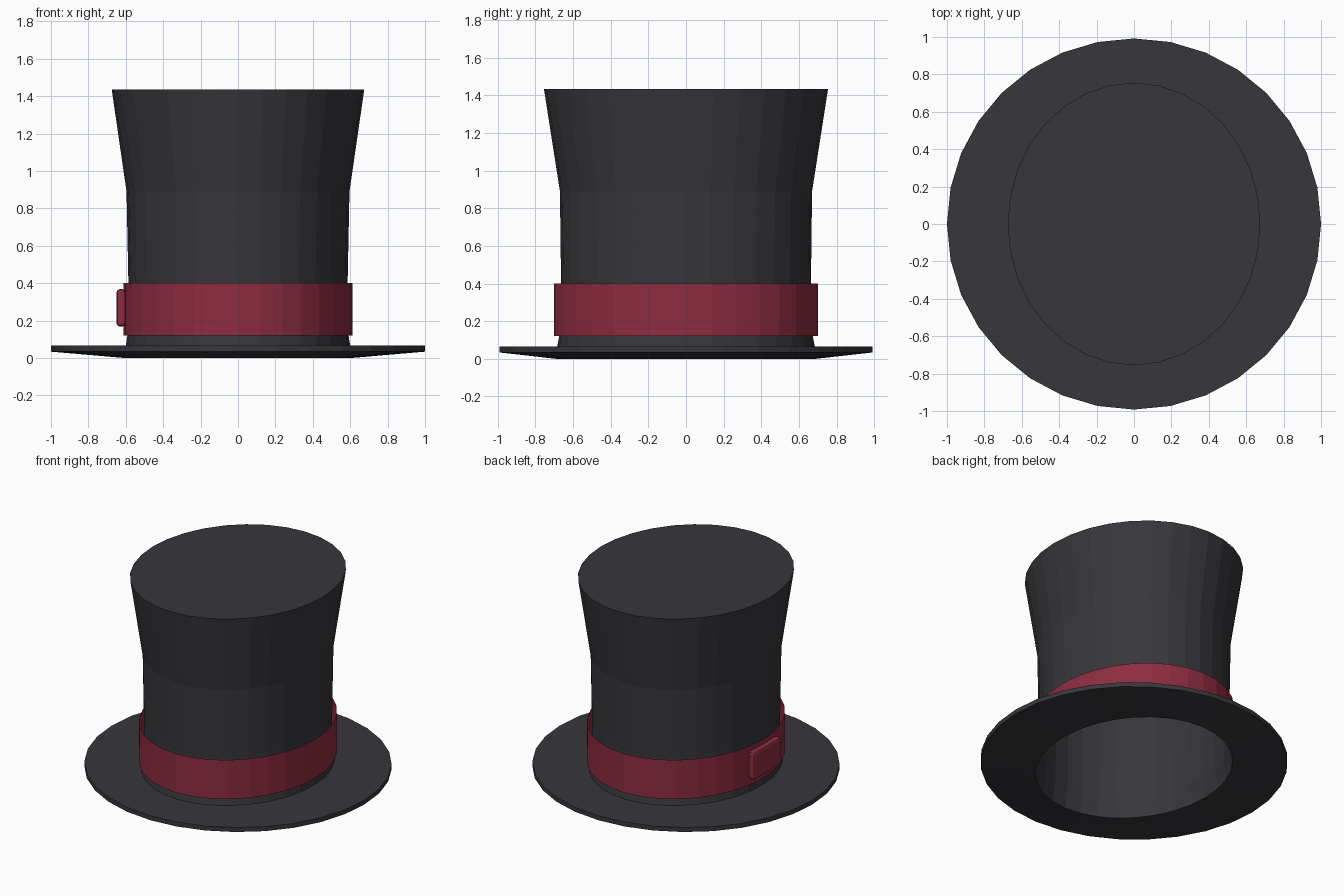
import bpy, bmesh, math

default = bpy.data.objects.get("Cube")
if default:
    bpy.data.objects.remove(default, do_unlink=True)

SEGMENTS = 32


def material(name, rgb):
    mat = bpy.data.materials.new(name)
    mat.use_nodes = True
    mat.diffuse_color = (*rgb, 1)
    mat.node_tree.nodes["Principled BSDF"].inputs["Base Color"].default_value = (*rgb, 1)
    return mat


def finish(bm, name, mat):
    mesh = bpy.data.meshes.new(name)
    bm.to_mesh(mesh)
    bm.free()
    mesh.materials.append(mat)
    obj = bpy.data.objects.new(name, mesh)
    bpy.context.collection.objects.link(obj)
    return obj


def loft(name, mat, profile, cap=False):
    """Join elliptical rings given as (x radius, y radius, height)."""
    bm = bmesh.new()
    rings = []
    for rx, ry, z in profile:
        angles = [math.tau * i / SEGMENTS for i in range(SEGMENTS)]
        rings.append([bm.verts.new((rx * math.cos(a), ry * math.sin(a), z)) for a in angles])
    for low, high in zip(rings, rings[1:]):
        for i in range(SEGMENTS):
            j = (i + 1) % SEGMENTS
            bm.faces.new((low[i], low[j], high[j], high[i]))
    if cap:
        bm.faces.new(rings[-1])
    return finish(bm, name, mat)


charcoal = material("charcoal felt", (0.038, 0.037, 0.043))
crimson = material("crimson ribbon", (0.27, 0.025, 0.052))

# Flared crown, hollow and open underneath
loft("crown", charcoal, [
    (0.605, 0.69, 0), (0.60, 0.685, 0.065), (0.588, 0.67, 0.14),
    (0.586, 0.664, 0.4), (0.596, 0.67, 0.89), (0.675, 0.755, 1.435)], cap=True)

# Brim: sloping underside, thin edge, flat top
loft("brim", charcoal, [
    (0.605, 0.69, 0), (1, 0.992, 0.034), (1, 0.992, 0.066), (0.60, 0.685, 0.066)])

# Ribbon standing slightly off the crown
loft("hat_band", crimson, [(0.613, 0.702, 0.12), (0.613, 0.702, 0.4)])

# Bevelled plate on the side of the ribbon
bm = bmesh.new()
bmesh.ops.create_cube(bm, size=1)
bmesh.ops.scale(bm, vec=(0.05, 0.31, 0.2), verts=bm.verts)
bmesh.ops.translate(bm, vec=(-0.625, 0, 0.268), verts=bm.verts)
bmesh.ops.bevel(bm, geom=bm.edges[:], offset=0.018, segments=2, profile=0.5, affect='EDGES')
finish(bm, "band_plate", crimson)
